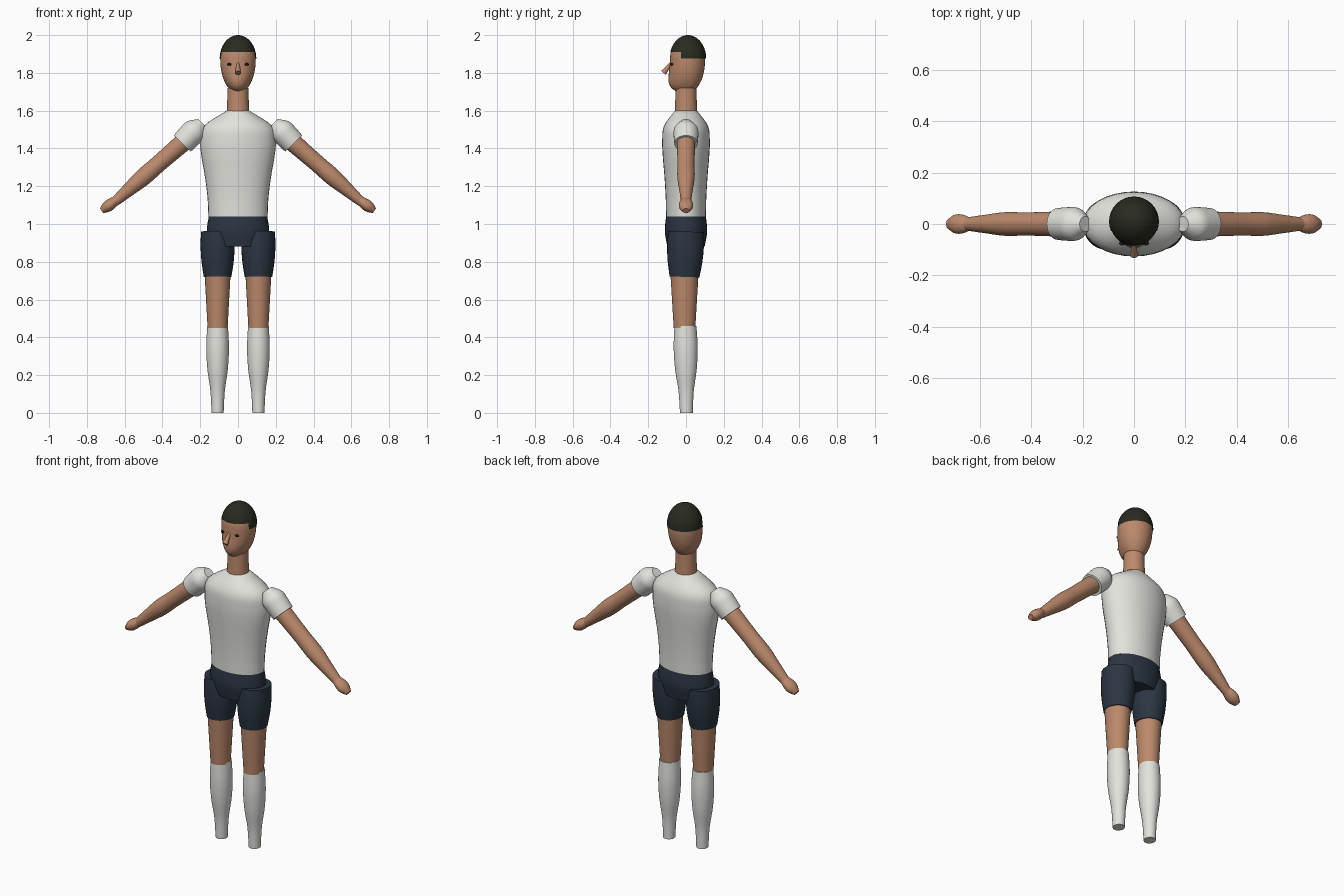
import bpy
import bmesh
from math import sin, cos, pi, radians
from mathutils import Vector

cube = bpy.data.objects.get("Cube")
if cube:
    bpy.data.objects.remove(cube, do_unlink=True)


def material(name, red, green, blue):
    mat = bpy.data.materials.new(name)
    mat.use_nodes = True
    colour = (red, green, blue, 1)
    mat.diffuse_color = colour
    mat.node_tree.nodes["Principled BSDF"].inputs["Base Color"].default_value = colour
    return mat


skin = material("skin", .5, .25, .15)
white = material("white_cloth", .76, .77, .72)
navy = material("navy_cloth", .024, .036, .055)
dark_hair = material("dark_hair", .022, .023, .014)
black = material("eye_black", .01, .01, .01)


def finish(name, bm, mat):
    bmesh.ops.recalc_face_normals(bm, faces=bm.faces)
    mesh = bpy.data.meshes.new(name)
    bm.to_mesh(mesh)
    bm.free()
    mesh.materials.append(mat)
    obj = bpy.data.objects.new(name, mesh)
    bpy.context.collection.objects.link(obj)
    bpy.ops.object.select_all(action="DESELECT")
    obj.select_set(True)
    bpy.context.view_layer.objects.active = obj
    bpy.ops.object.shade_smooth_by_angle(angle=radians(40))


def spline(a, b, c, d, t):
    """Smooth value between b and c."""
    return b + t * (c - a + t * (2*a - 5*b + 4*c - d + t * (3 * (b - c) + d - a))) / 2


def smooth_radii(radii, steps=4):
    """Fill in a smooth profile through evenly spaced radii."""
    first, last = radii[0], radii[-1]
    padded = [2 * first - radii[1], *radii, 2 * last - radii[-2]]
    filled = []
    for i in range(len(radii) - 1):
        filled += [spline(*padded[i:i + 4], step / steps) for step in range(steps)]
    return filled + [last]


def tube(name, mat, start, end, radii, deep=1, extra=0, segments=32):
    """Elliptical tube from start to end; its depth is radius * deep + extra."""
    start, end = Vector(start), Vector(end)
    along = (end - start).normalized()
    across = Vector((0, 1, 0)).cross(along).normalized()
    depth = along.cross(across)
    profile = smooth_radii(radii)
    bm = bmesh.new()
    rings = []
    for n, radius in enumerate(profile):
        centre = start.lerp(end, n / (len(profile) - 1))
        ring = []
        for i in range(segments):
            a = 2 * pi * i / segments
            offset = across * cos(a) * radius + depth * sin(a) * (radius * deep + extra)
            ring.append(bm.verts.new(centre + offset))
        rings.append(ring)
    for low, high in zip(rings, rings[1:]):
        for i in range(segments):
            bm.faces.new((low[i - 1], low[i], high[i], high[i - 1]))
    bm.faces.new(rings[0])
    bm.faces.new(rings[-1])
    finish(name, bm, mat)


def ball():
    bm = bmesh.new()
    bmesh.ops.create_uvsphere(bm, u_segments=32, v_segments=32, radius=1)
    return bm


def place(bm, size, position):
    bmesh.ops.scale(bm, vec=size, verts=bm.verts)
    bmesh.ops.translate(bm, vec=position, verts=bm.verts)


# Head: an egg, longer below the brow, with the jaw pushed forward
bm = ball()
for v in bm.verts:
    if v.co.z < 0:
        if v.co.y < 0:
            v.co.y *= 1 + v.co.z ** 2
        v.co.z *= 1.4
place(bm, (.094, .093, .127), (0, .008, 1.87))
finish("head", bm, skin)

# Hair: the upper half of a ball, cut higher across the forehead
bm = ball()
unwanted = []
for f in bm.faces:
    c = f.calc_center_median()
    if c.z < 0 or (c.z < .25 and c.y < -.45):
        unwanted.append(f)
bmesh.ops.delete(bm, geom=unwanted, context="FACES")
place(bm, (.097, .097, .125), (0, .01, 1.875))
finish("hair", bm, dark_hair)

# Nose, neck, shirt and hips
tube("nose", skin, (0, -.12, 1.8), (0, -.08, 1.85), (.016, .007))
tube("neck", skin, (0, 0, 1.59), (0, 0, 1.72), (.06, .057, .055))
tube("shirt", white, (0, 0, 1.04), (0, 0, 1.6),
     (.157, .16, .168, .18, .194, .2, .18, .06), deep=.48, extra=.03)
tube("shorts_hips", navy, (0, 0, .88), (0, 0, 1.04), (.145, .165, .155), deep=.68)

for label, side in (("left", 1), ("right", -1)):
    # Eye
    bm = ball()
    place(bm, (.012, .008, .007), (.046 * side, -.075, 1.845))
    finish(label + "_eye", bm, black)

    # Sleeve, arm and hand
    tube(label + "_sleeve", white, (.19 * side, 0, 1.535), (.295 * side, 0, 1.426),
         (.03, .063, .065, .062))
    tube(label + "_arm", skin, (.27 * side, 0, 1.45), (.655 * side, 0, 1.115),
         (.05, .047, .045, .046, .036, .025))
    tube(label + "_hand", skin, (.64 * side, 0, 1.13), (.722 * side, 0, 1.07),
         (.02, .029, .029, .015), deep=1.25)

    # Shorts leg, bare leg and sock
    x = .108 * side
    tube(label + "_shorts_leg", navy, (x, -.008, .72), (x, 0, .96),
         (.073, .085, .09, .088), deep=1.08)
    tube(label + "_bare_leg", skin, (x, -.008, .45), (x, -.008, .74),
         (.053, .061, .069), deep=1.08)
    tube(label + "_sock", white, (x, .002, 0), (x, -.003, .46),
         (.032, .038, .054, .06, .055), deep=1.06)
